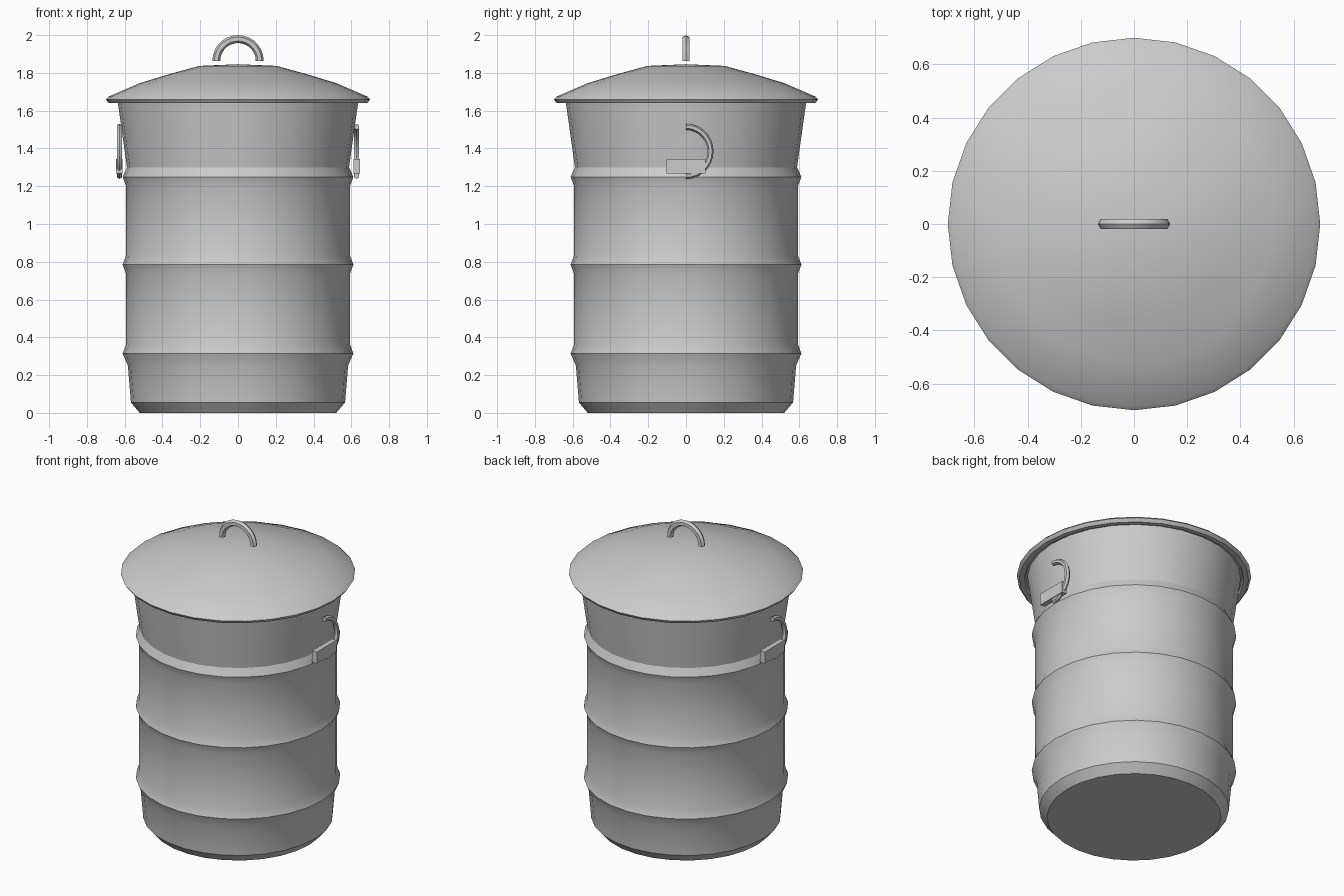
import bpy, bmesh, math
from mathutils import Vector, Matrix

if "Cube" in bpy.data.objects:
    bpy.data.objects.remove(bpy.data.objects["Cube"])

SIDES = 28


def finish(name, bm):
    bmesh.ops.remove_doubles(bm, verts=bm.verts, dist=1e-5)
    bmesh.ops.recalc_face_normals(bm, faces=bm.faces)
    me = bpy.data.meshes.new(name)
    bm.to_mesh(me)
    bm.free()
    ob = bpy.data.objects.new(name, me)
    bpy.context.collection.objects.link(ob)
    bpy.context.view_layer.objects.active = ob
    bpy.ops.object.select_all(action='DESELECT')
    ob.select_set(True)
    bpy.ops.object.shade_smooth_by_angle(angle=math.radians(32))
    return ob


def lathe(name, profile):
    """Revolve (radius, z) points; the first or last may sit on the axis."""
    bm = bmesh.new()
    rings = []
    for r, z in profile:
        rings.append([bm.verts.new((r * math.cos(2 * math.pi * i / SIDES),
                                    r * math.sin(2 * math.pi * i / SIDES), z))
                      for i in range(SIDES if r > 0 else 1)])
    for a, b in zip(rings, rings[1:]):
        for i in range(SIDES):
            j = (i + 1) % SIDES
            if len(a) == 1:
                bm.faces.new((a[0], b[i], b[j]))
            elif len(b) == 1:
                bm.faces.new((a[i], a[j], b[0]))
            else:
                bm.faces.new((a[i], a[j], b[j], b[i]))
    return finish(name, bm)


def half_ring(name, major, minor, matrix, steps=14):
    """Hexagonal bar bent to a half circle in local XZ, arch upwards."""
    bm = bmesh.new()
    rings = []
    for k in range(steps + 1):
        t = math.pi * k / steps
        out = Vector((math.cos(t), 0, math.sin(t)))
        ring = []
        for i in range(6):
            a = math.pi * i / 3
            p = out * (major + minor * math.cos(a)) + Vector((0, minor * math.sin(a), 0))
            ring.append(bm.verts.new(matrix @ p))
        rings.append(ring)
    for a, b in zip(rings, rings[1:]):
        for i in range(6):
            j = (i + 1) % 6
            bm.faces.new((a[i], a[j], b[j], b[i]))
    bm.faces.new(rings[0])
    bm.faces.new(rings[-1])
    return finish(name, bm)


# Ribbed can body
profile = [(0, 0), (0.52, 0), (0.567, 0.055), (0.583, 0.25), (0.611, 0.315)]
for low, high in ((0.315, 0.785), (0.785, 1.25)):
    profile += [(0.592, low + 0.05), (0.592, high - 0.05), (0.611, high)]
profile += [(0.588, 1.30), (0.637, 1.65)]
lathe("can_body", profile)

# Domed lid with turned lip
lathe("lid", [(0, 1.846), (0.205, 1.837), (0.365, 1.793), (0.52, 1.746),
              (0.685, 1.675), (0.70, 1.66), (0.685, 1.64), (0.655, 1.64),
              (0.648, 1.655), (0.63, 1.655)])

# Arched lid handle
half_ring("lid_handle", 0.115, 0.021, Matrix.Translation((0, 0, 1.864)))

# Side handles and brackets, repeated by a half turn
for side, angle in (("right", 0), ("left", math.pi)):
    turn = Matrix.Rotation(angle, 4, 'Z')
    # local z -> +y, local x -> z, local y -> x
    bend = Matrix(((0, 1, 0, 0.628), (0, 0, 1, 0), (1, 0, 0, 1.385), (0, 0, 0, 1)))
    half_ring(side + "_handle", 0.13, 0.016, turn @ bend)
    bm = bmesh.new()
    bmesh.ops.create_cube(bm, size=1, matrix=turn @ Matrix.Translation((0.629, 0, 1.305))
                          @ Matrix.Diagonal((0.034, 0.205, 0.076, 1)))
    finish(side + "_handle_bracket", bm)
